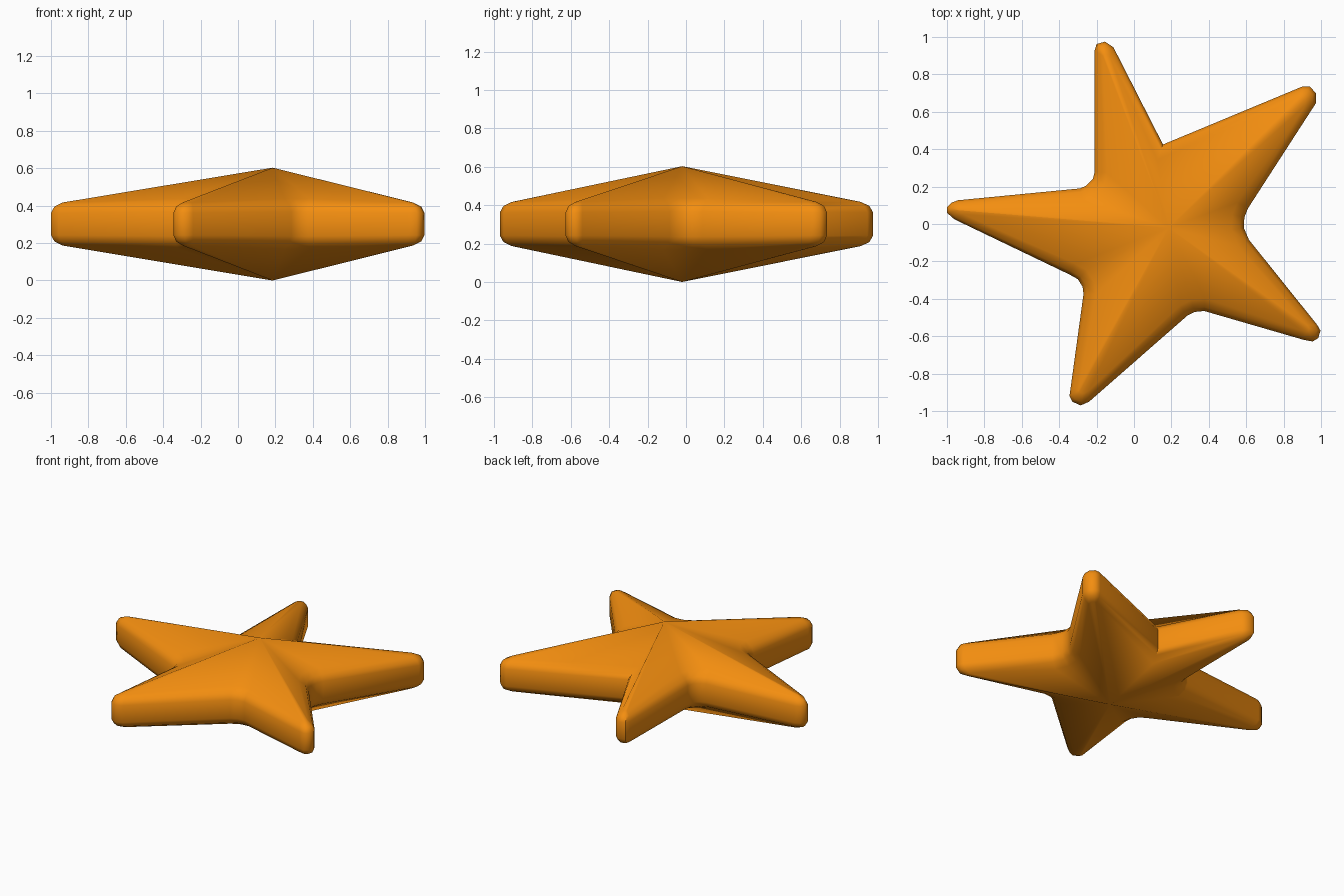
import bpy, bmesh
from mathutils import Vector

if "Cube" in bpy.data.objects:
    bpy.data.objects.remove(bpy.data.objects["Cube"])

APEX = Vector((0.185, -0.02))
MID = 0.302

# Outline, clockwise: rounded tips ('tip') alternate with inner corners ('in')
runs = [
    ('tip', [(-0.21, 0.93), (-0.20, 0.962), (-0.155, 0.975), (-0.11, 0.945)]),
    ('in', [(0.155, 0.425)]),
    ('tip', [(0.90, 0.735), (0.94, 0.735), (0.972, 0.70), (0.972, 0.645)]),
    ('in', [(0.61, 0.085), (0.59, 0.035), (0.587, -0.02), (0.615, -0.085)]),
    ('tip', [(0.98, -0.54), (0.997, -0.57), (0.985, -0.61), (0.955, -0.628), (0.91, -0.62)]),
    ('in', [(0.375, -0.465), (0.325, -0.47), (0.285, -0.49)]),
    ('tip', [(-0.24, -0.95), (-0.285, -0.97), (-0.33, -0.95), (-0.345, -0.92), (-0.34, -0.885)]),
    ('in', [(-0.27, -0.375), (-0.275, -0.335), (-0.30, -0.295), (-0.345, -0.27)]),
    ('tip', [(-0.96, 0.025), (-1.0, 0.06), (-1.0, 0.09), (-0.975, 0.115), (-0.94, 0.127)]),
    ('in', [(-0.29, 0.19), (-0.255, 0.205), (-0.22, 0.24), (-0.21, 0.28)]),
]
pts = [(Vector(p), kind) for kind, run in runs for p in run]


def inset(i, frac):
    """Outline point i moved inwards; tips also slide back along the arm."""
    p, kind = pts[i]
    a = (p - pts[i - 1][0]).normalized()
    b = (pts[(i + 1) % len(pts)][0] - p).normalized()
    na, nb = Vector((a.y, -a.x)), Vector((b.y, -b.x))
    miter = (na + nb) / (1 + na.dot(nb))
    if kind == 'tip':
        return p + miter * 0.033 * frac + (APEX - p).normalized() * 0.03 * frac
    return p + miter * 0.065 * frac


# Rounded wall: rings as (inset fraction, half height at tip, at inner corner)
levels = [(1, 0.115, 0.134), (0.3, 0.094, 0.105), (0, 0.06, 0.065)]
rings = [(f, t, c) for f, t, c in levels] + [(f, -t, -c) for f, t, c in reversed(levels)]

bm = bmesh.new()
loops = []
for frac, tip_h, in_h in rings:
    loop = []
    for i, (p, kind) in enumerate(pts):
        q = inset(i, frac)
        loop.append(bm.verts.new((q.x, q.y, MID + (tip_h if kind == 'tip' else in_h))))
    loops.append(loop)
n = len(pts)
for up, low in zip(loops, loops[1:]):
    for i in range(n):
        j = (i + 1) % n
        bm.faces.new((up[i], up[j], low[j], low[i]))

# Pointed top and bottom
for loop, z in ((loops[0], 0.603), (loops[-1], 0.0)):
    peak = bm.verts.new((APEX.x, APEX.y, z))
    for i in range(n):
        bm.faces.new((loop[i], loop[(i + 1) % n], peak))
bmesh.ops.recalc_face_normals(bm, faces=bm.faces)

mesh = bpy.data.meshes.new("star")
bm.to_mesh(mesh)
bm.free()
star = bpy.data.objects.new("star", mesh)
bpy.context.collection.objects.link(star)

mat = bpy.data.materials.new("orange")
mat.diffuse_color = (0.9, 0.27, 0.005, 1)
mat.use_nodes = True
mat.node_tree.nodes["Principled BSDF"].inputs["Base Color"].default_value = mat.diffuse_color
mesh.materials.append(mat)

bpy.context.view_layer.objects.active = star
star.select_set(True)
bpy.ops.object.shade_smooth_by_angle(angle=0.87)
